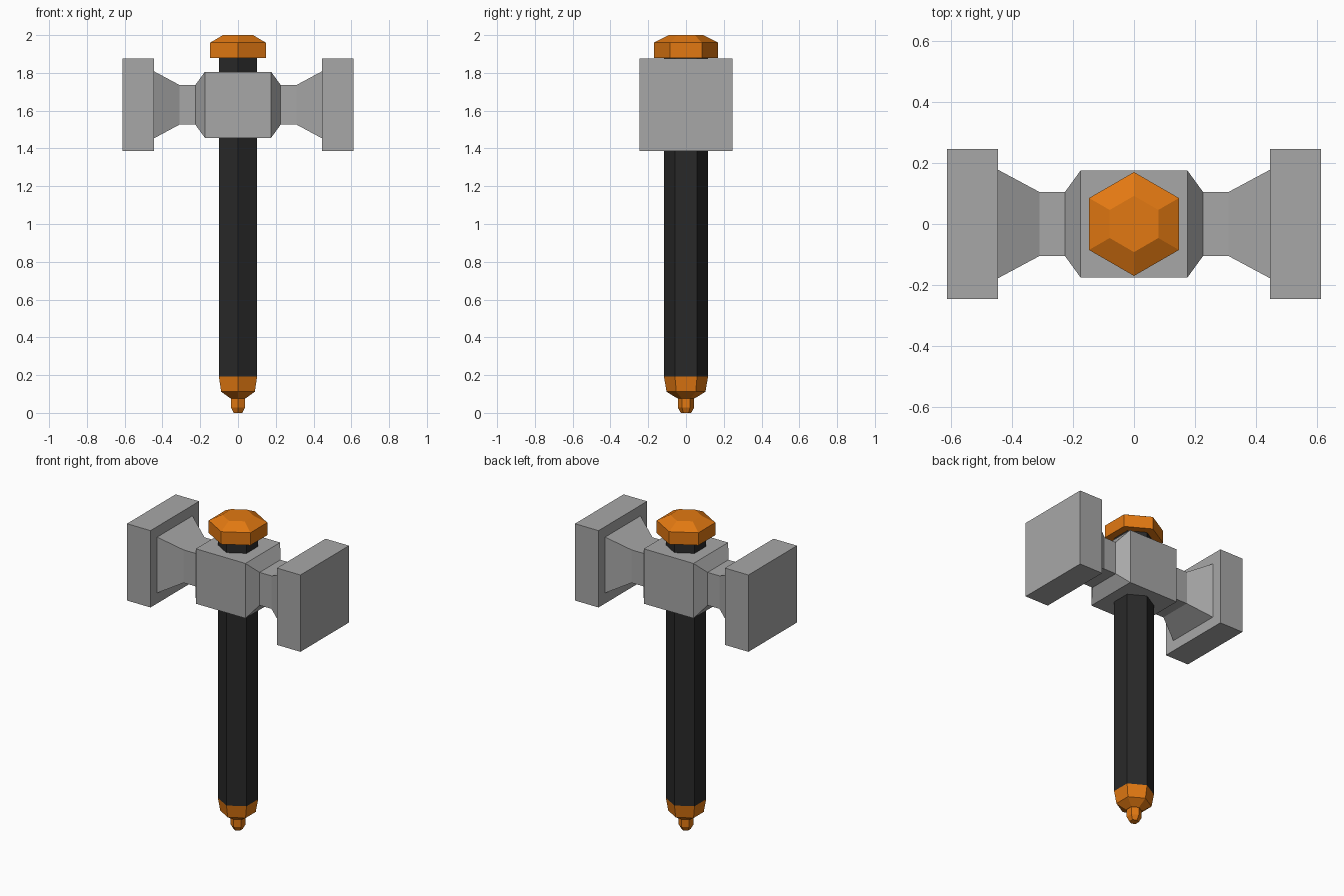
import bpy, bmesh, math
from mathutils import Vector

if "Cube" in bpy.data.objects:
    bpy.data.objects.remove(bpy.data.objects["Cube"])


def material(name, rgb):
    m = bpy.data.materials.new(name)
    m.diffuse_color = (*rgb, 1.0)
    m.use_nodes = True
    m.node_tree.nodes["Principled BSDF"].inputs["Base Color"].default_value = m.diffuse_color
    return m


ORANGE = material("orange", (0.76, 0.19, 0.006))
BLACK = material("charcoal", (0.022, 0.022, 0.022))
GREY = material("steel grey", (0.39, 0.39, 0.39))


def loft(name, sections, sides, place, mat):
    """Flat-faced solid through (position, radius) polygon sections."""
    bm = bmesh.new()
    rings = []
    for pos, radius in sections:
        ring = []
        for i in range(sides):
            # corners on +-y for the hexagons, on the diagonals for squares
            a = math.tau * i / sides + (math.pi / 2 if sides == 6 else math.pi / 4)
            ring.append(bm.verts.new(place(pos, radius * math.cos(a), radius * math.sin(a))))
        rings.append(ring)
    for low, high in zip(rings, rings[1:]):
        for i in range(sides):
            j = (i + 1) % sides
            bm.faces.new((low[i], low[j], high[j], high[i]))
    bm.faces.new(rings[0][::-1])
    bm.faces.new(rings[-1])
    bmesh.ops.recalc_face_normals(bm, faces=bm.faces)
    mesh = bpy.data.meshes.new(name)
    bm.to_mesh(mesh)
    bm.free()
    mesh.materials.append(mat)
    obj = bpy.data.objects.new(name, mesh)
    bpy.context.collection.objects.link(obj)
    return obj


def upright(p, u, v):
    return Vector((u, v, p))


HEAD_Z = 1.631


def sideways(p, u, v):
    return Vector((p, u, HEAD_Z + v))


# Handle, end cap and pommel: six-sided, stacked along z
loft("handle", [(0.193, 0.117), (1.88, 0.117)], 6, upright, BLACK)
loft("top_cap", [(1.88, 0.17), (1.96, 0.17), (2.0, 0.092)], 6, upright, ORANGE)
loft("pommel", [(0.0, 0.027), (0.028, 0.043), (0.077, 0.043), (0.078, 0.048),
                (0.112, 0.103), (0.193, 0.117)], 6, upright, ORANGE)

# Hammer head: square sections along x, mirrored from the right half
half = [(0.175, 0.175), (0.226, 0.105), (0.31, 0.105),
        (0.446, 0.178), (0.446, 0.245), (0.612, 0.245)]
profile = [(-x, h) for x, h in reversed(half)] + half
loft("hammer_head", [(x, h * math.sqrt(2)) for x, h in profile], 4, sideways, GREY)
